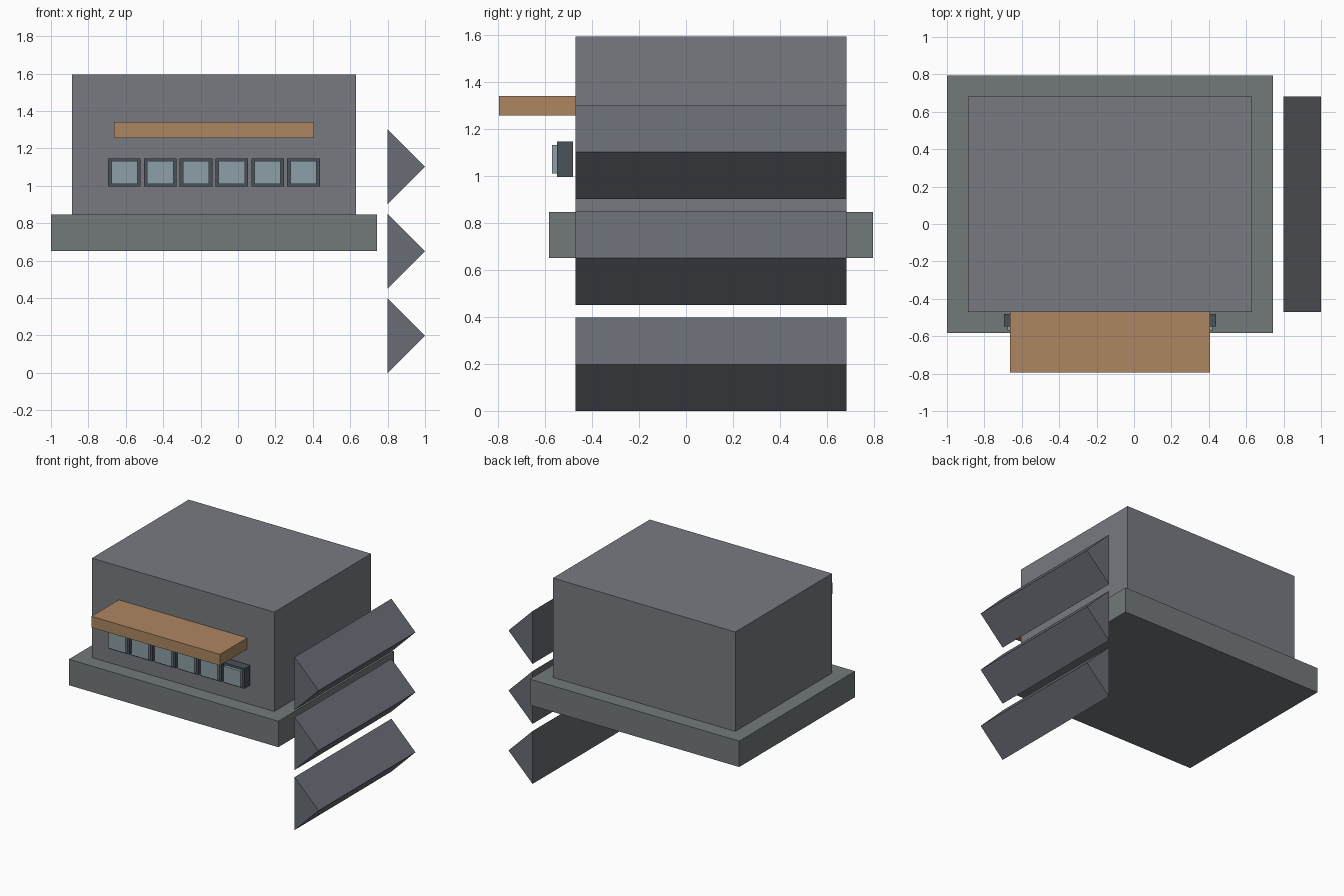
import bpy

if "Cube" in bpy.data.objects:
    bpy.data.objects.remove(bpy.data.objects["Cube"])


def material(name, r, g, b):
    m = bpy.data.materials.new(name)
    m.diffuse_color = (r, g, b, 1)
    m.use_nodes = True
    m.node_tree.nodes["Principled BSDF"].inputs["Base Color"].default_value = m.diffuse_color
    return m


def mesh_object(name, verts, faces, mat):
    me = bpy.data.meshes.new(name)
    me.from_pydata(verts, [], faces)
    me.materials.append(mat)
    ob = bpy.data.objects.new(name, me)
    bpy.context.collection.objects.link(ob)
    return ob


def prism(name, profile, y0, y1, mat):
    """Extrude a counter-clockwise (seen from the front) x/z profile along y."""
    n = len(profile)
    verts = [(x, y, z) for y in (y0, y1) for x, z in profile]
    faces = [tuple(range(n)), tuple(reversed(range(n, 2 * n)))]
    for i in range(n):
        j = (i + 1) % n
        faces.append((j, i, i + n, j + n))
    return mesh_object(name, verts, faces, mat)


def box(name, x0, x1, y0, y1, z0, z1, mat):
    return prism(name, [(x0, z0), (x1, z0), (x1, z1), (x0, z1)], y0, y1, mat)


plinth_grey = material("plinth_grey", 0.17, 0.19, 0.195)
wall_grey = material("wall_grey", 0.19, 0.195, 0.22)
fin_grey = material("fin_grey", 0.14, 0.15, 0.175)
frame_dark = material("frame_dark", 0.065, 0.085, 0.10)
glass_blue = material("glass_blue", 0.27, 0.35, 0.39)
wood = material("wood", 0.42, 0.24, 0.12)

# Plinth, main block and canopy
box("plinth", -1.0, 0.744, -0.583, 0.795, 0.652, 0.847, plinth_grey)
box("main_block", -0.888, 0.631, -0.47, 0.682, 0.847, 1.595, wall_grey)
box("canopy", -0.664, 0.406, -0.795, -0.47, 1.257, 1.341, wood)

# Row of windows
for i in range(6):
    cx = -0.6075 + i * 0.1915
    box(f"window_frame_{i + 1}", cx - 0.0875, cx + 0.0875, -0.548, -0.48,
        0.996, 1.147, frame_dark)
    box(f"window_glass_{i + 1}", cx - 0.07, cx + 0.07, -0.57, -0.53,
        1.011, 1.132, glass_blue)

# Triangular side fins
for i in range(3):
    z = 0.199 + i * 0.4515
    prism(f"side_fin_{i + 1}", [(0.8, z - 0.199), (1.0, z), (0.8, z + 0.199)],
          -0.47, 0.682, fin_grey)
